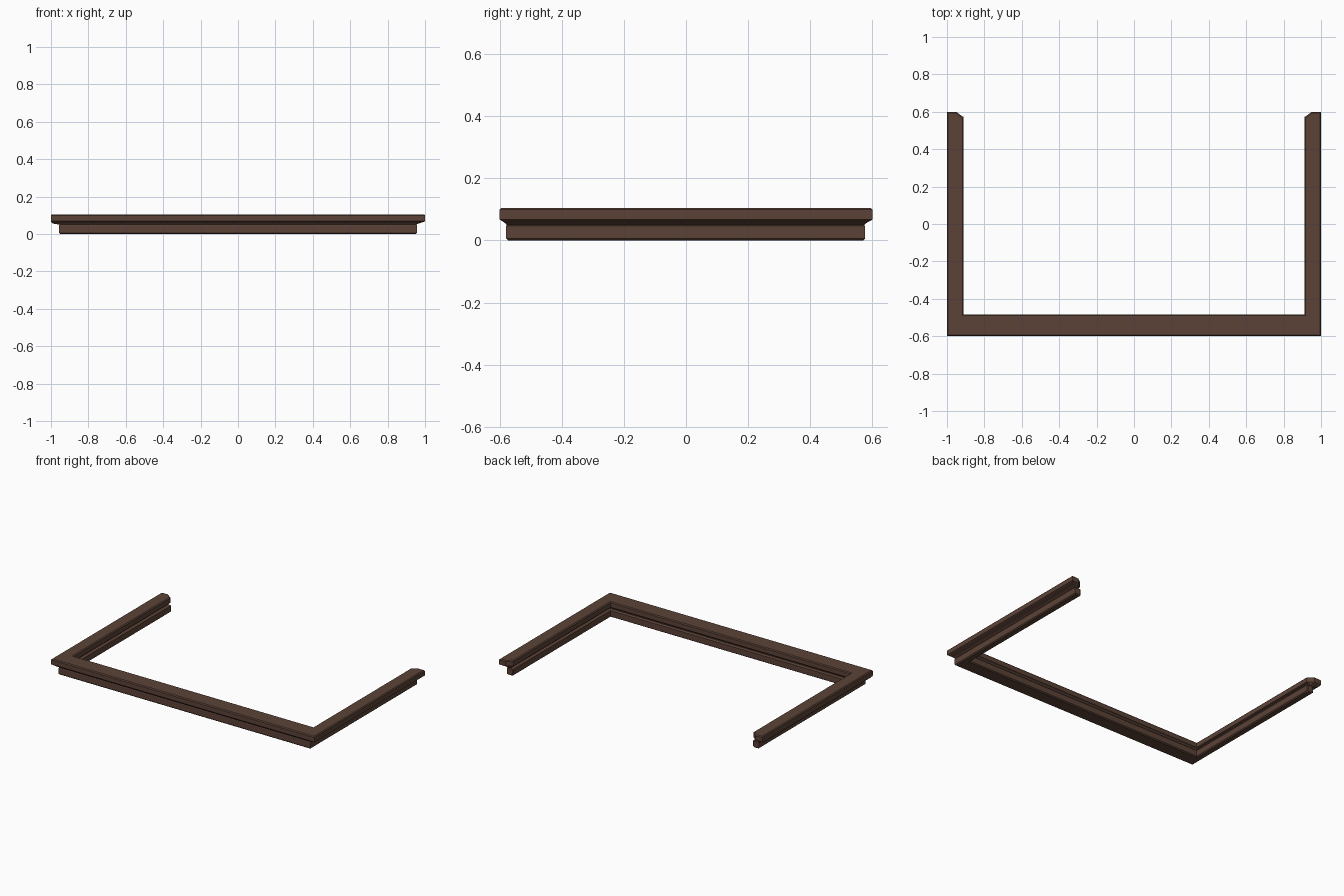
import bpy, bmesh

# Layers of the moulding from bottom to top:
# z, left outer x, right outer x, inner x, front outer y, front inner y, back end y, end chamfer
LAYERS = [
    (0.000, 0.950, 0.950, 0.918, 0.573, 0.492, 0.570, 0.004),
    (0.006, 0.957, 0.957, 0.911, 0.579, 0.484, 0.576, 0.004),
    (0.046, 0.957, 0.957, 0.911, 0.579, 0.484, 0.576, 0.004),
    (0.050, 0.954, 0.954, 0.918, 0.577, 0.492, 0.573, 0.004),
    (0.051, 0.965, 0.957, 0.930, 0.578, 0.500, 0.575, 0.004),
    (0.056, 0.992, 0.966, 0.930, 0.582, 0.500, 0.580, 0.004),
    (0.064, 1.000, 0.992, 0.925, 0.594, 0.492, 0.595, 0.020),
    (0.068, 1.000, 1.000, 0.911, 0.600, 0.484, 0.600, 0.030),
    (0.099, 1.000, 1.000, 0.911, 0.600, 0.484, 0.600, 0.030),
    (0.105, 0.994, 0.994, 0.917, 0.594, 0.490, 0.594, 0.028),
]


def outline(z, lo, ro, inn, fo, fi, end, c):
    """U-shaped outline with chamfered inner corners at the two free ends."""
    return [(-lo, -fo, z), (ro, -fo, z), (ro, end, z), (inn + c * 1.3, end, z),
            (inn, end - c, z), (inn, -fi, z), (-inn, -fi, z), (-inn, end - c, z),
            (-inn - c * 1.3, end, z), (-lo, end, z)]


# U-shaped trim lofted through the layers
bm = bmesh.new()
rings = [[bm.verts.new(p) for p in outline(*layer)] for layer in LAYERS]
for a, b in zip(rings, rings[1:]):
    for i in range(len(a)):
        j = (i + 1) % len(a)
        bm.faces.new((a[i], a[j], b[j], b[i]))

# Caps: front bar and two arms
for ring in (rings[0], rings[-1]):
    for ids in ((0, 1, 5, 6), (1, 2, 3, 4, 5), (0, 6, 7, 8, 9)):
        bm.faces.new([ring[i] for i in ids])
bmesh.ops.recalc_face_normals(bm, faces=bm.faces)
mesh = bpy.data.meshes.new("table_edge_trim")
bm.to_mesh(mesh)
bm.free()
trim = bpy.data.objects.new("table_edge_trim", mesh)
bpy.context.collection.objects.link(trim)

# Dark brown wood
wood = bpy.data.materials.new("dark_wood")
wood.diffuse_color = (0.105, 0.055, 0.038, 1)
mesh.materials.append(wood)
